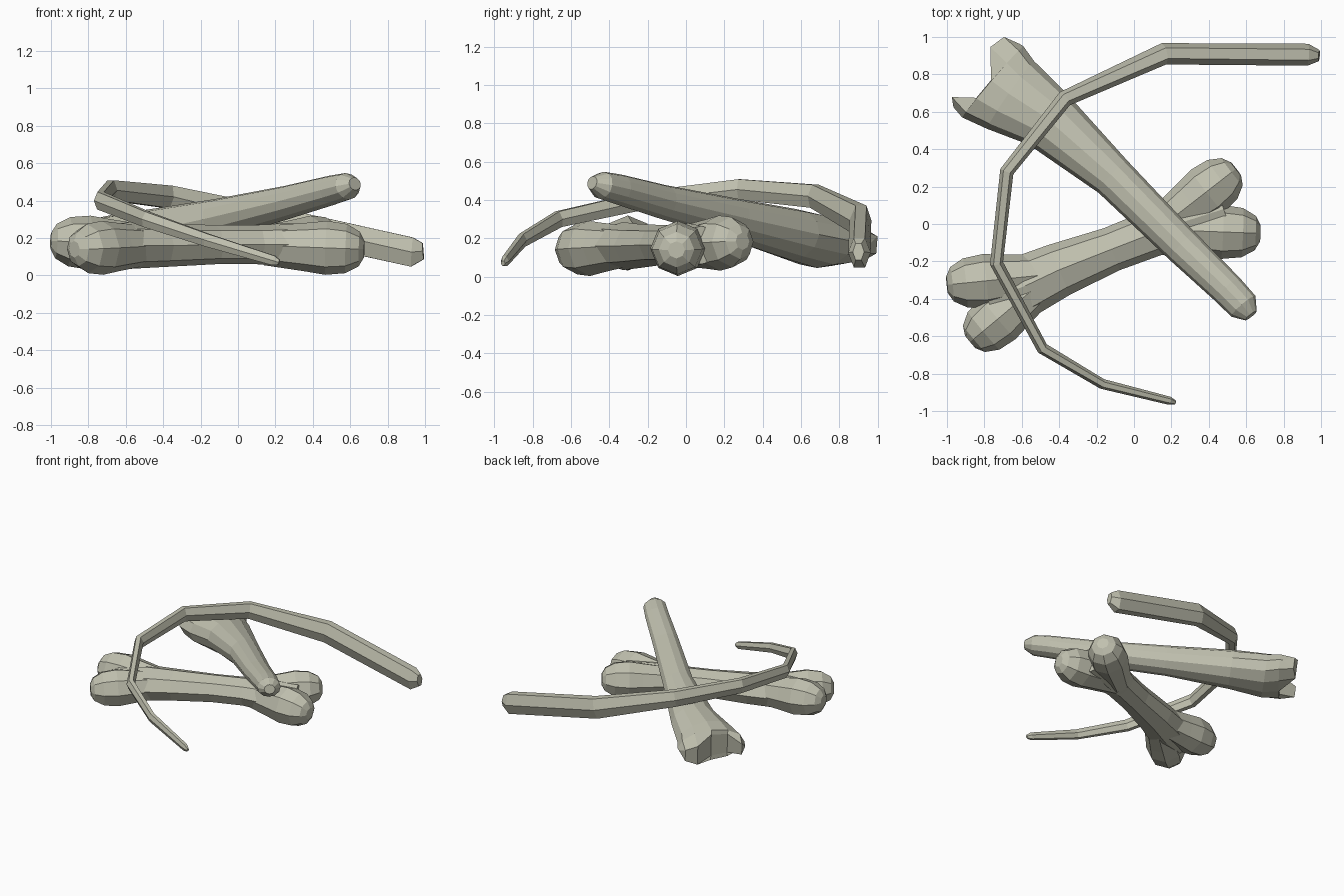
import bpy, bmesh, math
from mathutils import Vector

if "Cube" in bpy.data.objects:
    bpy.data.objects.remove(bpy.data.objects["Cube"])

bone_mat = bpy.data.materials.new("old bone")
bone_mat.diffuse_color = (0.53, 0.53, 0.43, 1)
bone_mat.use_nodes = True
bone_mat.node_tree.nodes["Principled BSDF"].inputs["Base Color"].default_value = bone_mat.diffuse_color


def loft(bm, stations, sides, end_offsets=None):
    """Oval tube through (x, y, z, half_width, half_height) stations.
    end_offsets pushes the last ring along the axis to shape a broken end."""
    pts = [Vector(s[:3]) for s in stations]
    rings = []
    for i, s in enumerate(stations):
        a = (pts[i] - pts[i - 1]).normalized() if i else Vector()
        b = (pts[i + 1] - pts[i]).normalized() if i + 1 < len(pts) else Vector()
        t = (a + b).normalized()
        side = t.cross(Vector((0, 0, 1))).normalized()
        up = side.cross(t)
        # mitre so that bends keep their width
        k = 1 / max(0.8, t.dot(b if i == 0 else a))
        ring = []
        for j in range(sides):
            ang = 2 * math.pi * j / sides
            p = pts[i] + side * math.cos(ang) * s[3] * k + up * math.sin(ang) * s[4]
            if end_offsets and i == len(pts) - 1:
                p += t * end_offsets[min(j, sides - j)]
            ring.append(bm.verts.new(p))
        rings.append(ring)
    for r0, r1 in zip(rings, rings[1:]):
        for j in range(sides):
            n = (j + 1) % sides
            bm.faces.new((r0[j], r0[n], r1[n], r1[j]))
    bm.faces.new(rings[0][::-1])
    last = rings[-1]
    if end_offsets:
        # strips from the top edge to the bottom edge follow the notch
        for j in range(sides // 2):
            quad = [last[j], last[j + 1], last[-j - 1], last[-j % sides]]
            bm.faces.new(list(dict.fromkeys(quad)))
    else:
        bm.faces.new(last)


def finish(name, bm):
    bmesh.ops.recalc_face_normals(bm, faces=bm.faces)
    me = bpy.data.meshes.new(name)
    bm.to_mesh(me)
    bm.free()
    me.materials.append(bone_mat)
    ob = bpy.data.objects.new(name, me)
    bpy.context.collection.objects.link(ob)


# Long bone: waisted shaft plus two rounded knuckles at each end
bm = bmesh.new()
loft(bm, [(-0.78, -0.41, 0.16, 0.15, 0.10), (-0.58, -0.33, 0.16, 0.165, 0.125),
          (-0.40, -0.245, 0.16, 0.145, 0.115), (-0.12, -0.135, 0.165, 0.12, 0.105),
          (0.10, -0.05, 0.165, 0.125, 0.105), (0.26, 0.01, 0.165, 0.165, 0.115),
          (0.48, 0.08, 0.165, 0.15, 0.10)], 8)


def knuckle(start, end, z, r=0.14):
    a, b = Vector((*start, 0.16)), Vector((*end, z))
    profile = [(0, 0.75), (0.42, 0.93), (0.62, 1.03), (0.82, 0.94), (0.95, 0.66), (1, 0.32)]
    loft(bm, [(*a.lerp(b, t), r * w, r * w) for t, w in profile], 8)


knuckle((-0.46, -0.27), (-1.0, -0.325), 0.185)
knuckle((-0.48, -0.30), (-0.875, -0.63), 0.14)
knuckle((0.14, -0.02), (0.545, 0.295), 0.185)
knuckle((0.14, -0.03), (0.675, -0.05), 0.14)
finish("long_bone", bm)

# Broken bone: tapered, leaning up on the long bone, with a notched wide end
bm = bmesh.new()
loft(bm, [(0.625, -0.49, 0.49, 0.04, 0.035), (0.585, -0.44, 0.477, 0.085, 0.072),
          (0.50, -0.35, 0.455, 0.09, 0.08), (0.26, -0.12, 0.39, 0.10, 0.09),
          (-0.11, 0.25, 0.30, 0.115, 0.11), (-0.46, 0.56, 0.22, 0.17, 0.135),
          (-0.66, 0.69, 0.185, 0.22, 0.14), (-0.755, 0.76, 0.18, 0.25, 0.125),
          (-0.785, 0.79, 0.175, 0.245, 0.09)], 12,
     [0.0, 0.08, 0.09, -0.04, -0.05, 0.05, 0.01])
finish("broken_bone", bm)

# Rib: flat curved strip draped over both bones
bm = bmesh.new()
loft(bm, [(0.99, 0.90, 0.13, 0.03, 0.05), (0.93, 0.905, 0.125, 0.058, 0.09),
          (0.16, 0.91, 0.295, 0.057, 0.09), (-0.37, 0.67, 0.42, 0.043, 0.07),
          (-0.68, 0.28, 0.455, 0.036, 0.062), (-0.735, -0.21, 0.40, 0.034, 0.055),
          (-0.49, -0.665, 0.30, 0.031, 0.048), (-0.17, -0.855, 0.19, 0.027, 0.04),
          (0.19, -0.945, 0.08, 0.022, 0.03), (0.22, -0.955, 0.07, 0.012, 0.015)], 6)
finish("rib", bm)
